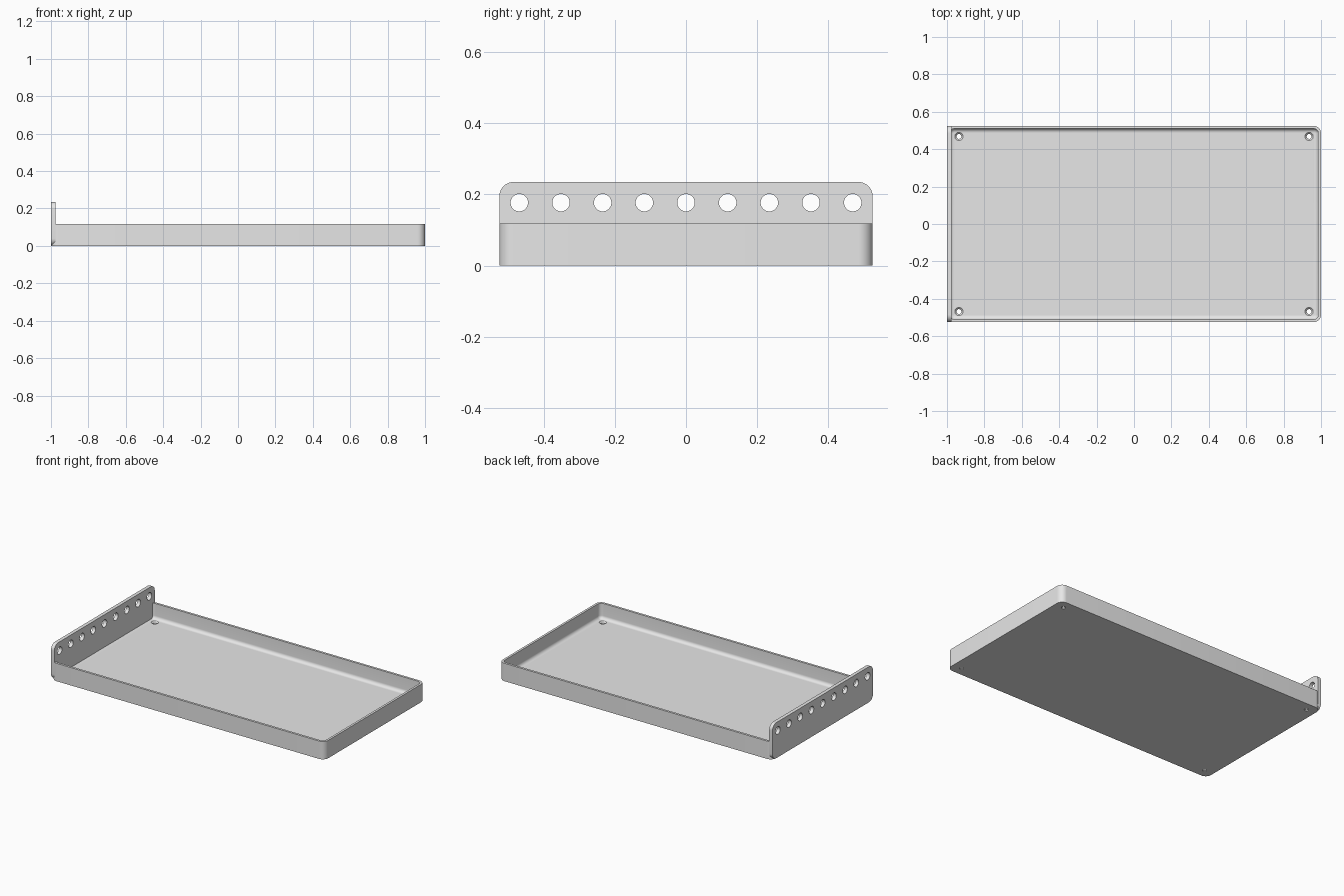
import bpy, bmesh
from math import sin, cos, pi
from mathutils import Matrix

if "Cube" in bpy.data.objects:
    bpy.data.objects.remove(bpy.data.objects["Cube"])

HALF_X, HALF_Y = 1.0, 0.525
TRAY_H, PLATE_H = 0.118, 0.235
WALL, FLOOR, CORNER, FILLET = 0.015, 0.016, 0.04, 0.022
PLATE_T = 0.0235

grey = bpy.data.materials.new("light grey")
grey.use_nodes = True
grey.diffuse_color = (0.8, 0.8, 0.8, 1)
grey.node_tree.nodes["Principled BSDF"].inputs["Base Color"].default_value = grey.diffuse_color


def rounded_rect(hx, hy, r, steps=10):
    """Outline points of a rounded rectangle centred on the origin."""
    pts = []
    for k, (sx, sy) in enumerate([(1, 1), (-1, 1), (-1, -1), (1, -1)]):
        for i in range(steps + 1):
            a = (k + i / steps) * pi / 2
            pts.append((sx * (hx - r) + r * cos(a), sy * (hy - r) + r * sin(a)))
    return pts


def loft(bm, rings):
    """Skin a list of matching rings and cap both ends."""
    loops = [[bm.verts.new(p) for p in ring] for ring in rings]
    n = len(loops[0])
    for a, b in zip(loops, loops[1:]):
        for i in range(n):
            j = (i + 1) % n
            bm.faces.new((a[i], a[j], b[j], b[i]))
    bm.faces.new(loops[0][::-1])
    bm.faces.new(loops[-1])
    bmesh.ops.recalc_face_normals(bm, faces=bm.faces)


def make_object(name, bm):
    mesh = bpy.data.meshes.new(name)
    bm.to_mesh(mesh)
    bm.free()
    mesh.materials.append(grey)
    obj = bpy.data.objects.new(name, mesh)
    bpy.context.collection.objects.link(obj)
    return obj


def cut_and_shade(obj, cutter):
    """Drill the holes, then shade the curved surfaces smooth."""
    mod = obj.modifiers.new("holes", "BOOLEAN")
    mod.operation, mod.solver, mod.object = "DIFFERENCE", "EXACT", cutter
    bpy.ops.object.select_all(action="DESELECT")
    bpy.context.view_layer.objects.active = obj
    obj.select_set(True)
    bpy.ops.object.modifier_apply(modifier=mod.name)
    bpy.data.objects.remove(cutter)
    bpy.ops.object.shade_smooth_by_angle(angle=pi / 6)


# Tray: outer wall, rim, inner wall and a fillet down to the floor
sections = [(0, 0), (0, TRAY_H), (WALL, TRAY_H)]
for i in range(9):
    a = i / 8 * pi / 2
    sections.append((WALL + FILLET * (1 - cos(a)), FLOOR + FILLET * (1 - sin(a))))
bm = bmesh.new()
loft(bm, [[(x, y, z) for x, y in rounded_rect(HALF_X - d, HALF_Y - d, CORNER - d)]
          for d, z in sections])
tray = make_object("tray", bm)

# Countersunk screw holes in the floor corners
bm = bmesh.new()
profile = [(0.013, -0.02), (0.013, 0.007), (0.022, FLOOR), (0.022, 0.03)]
for sx in (-1, 1):
    for sy in (-1, 1):
        loft(bm, [[(sx * 0.936 + r * cos(i * pi / 16), sy * 0.468 + r * sin(i * pi / 16), z)
                   for i in range(32)] for r, z in profile])
cut_and_shade(tray, make_object("screw_hole_cutter", bm))

# Upright end plate with rounded corners
bm = bmesh.new()
outline = rounded_rect(HALF_Y, PLATE_H / 2, CORNER)
loft(bm, [[(x, y, z + PLATE_H / 2) for y, z in outline] for x in (-HALF_X, PLATE_T - HALF_X)])
end_plate = make_object("end_plate", bm)

# Row of nine round holes
bm = bmesh.new()
for k in range(-4, 5):
    place = Matrix.Translation((-HALF_X, k * 0.1172, 0.177)) @ Matrix.Rotation(pi / 2, 4, "Y")
    bmesh.ops.create_cone(bm, cap_ends=True, segments=40, radius1=0.0245, radius2=0.0245,
                          depth=0.1, matrix=place)
cut_and_shade(end_plate, make_object("plate_hole_cutter", bm))
